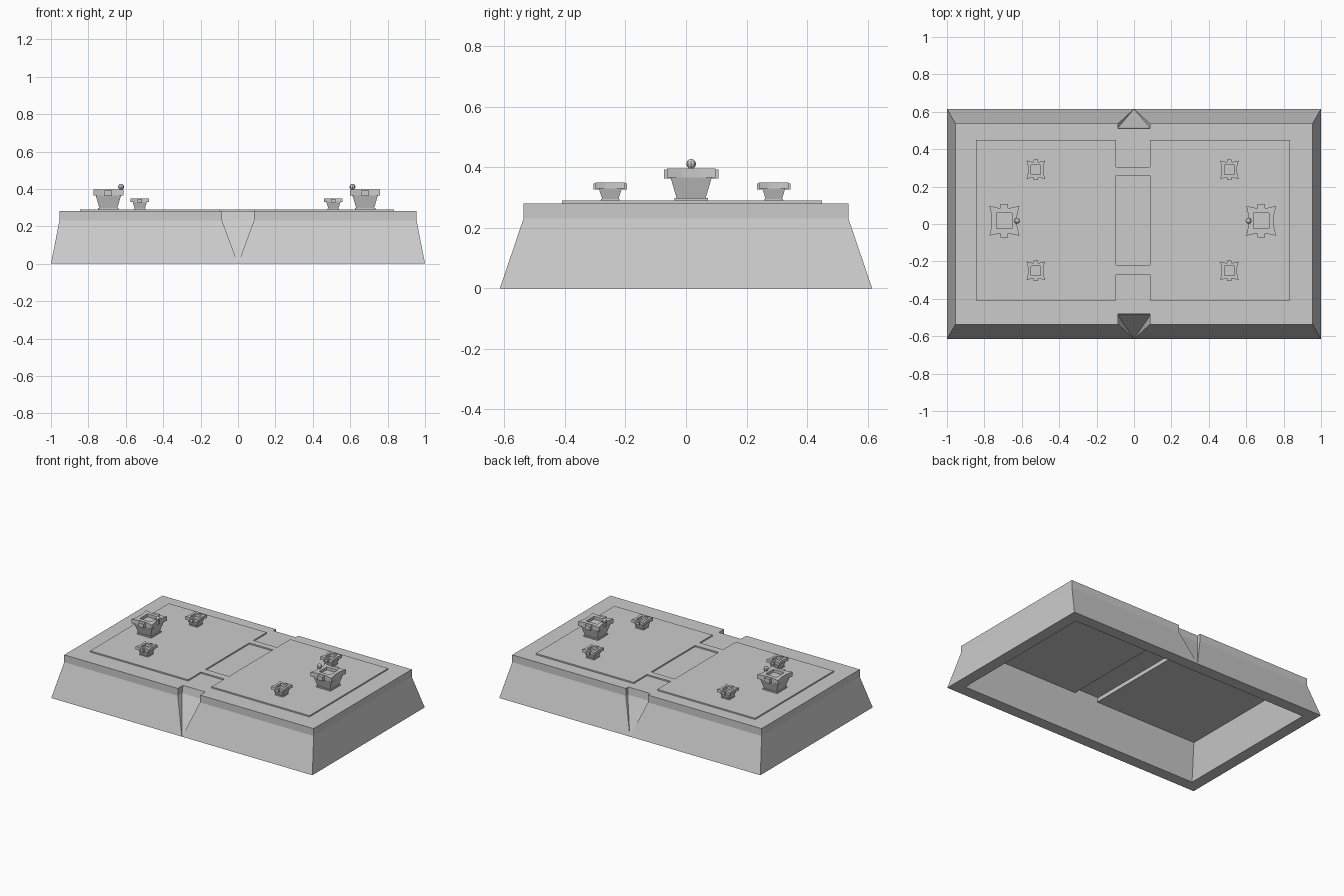
import bpy, bmesh, math

if "Cube" in bpy.data.objects:
    bpy.data.objects.remove(bpy.data.objects["Cube"])


def finish(bm, name):
    bmesh.ops.remove_doubles(bm, verts=bm.verts, dist=1e-5)
    bmesh.ops.recalc_face_normals(bm, faces=bm.faces)
    me = bpy.data.meshes.new(name)
    bm.to_mesh(me)
    bm.free()
    ob = bpy.data.objects.new(name, me)
    bpy.context.collection.objects.link(ob)
    return ob


def loft(name, loops):
    """Join stacked loops with equal point counts and cap both ends."""
    bm = bmesh.new()
    rows = [[bm.verts.new(p) for p in lp] for lp in loops]
    n = len(rows[0])
    for a, b in zip(rows, rows[1:]):
        for i in range(n):
            j = (i + 1) % n
            bm.faces.new((a[i], a[j], b[j], b[i]))
    bm.faces.new(rows[0][::-1])
    bm.faces.new(rows[-1])
    bmesh.ops.dissolve_degenerate(bm, dist=1e-5, edges=bm.edges)
    return finish(bm, name)


def box(name, x0, x1, y0, y1, z0, z1):
    return loft(name, [[(x0, y0, z), (x1, y0, z), (x1, y1, z), (x0, y1, z)] for z in (z0, z1)])


# Hollow plinth with a V notch in the middle of each long side
def outline(hx, hy, w, ny_front, ny_back, z):
    pts = [(-hx, -hy), (-w, -hy), (-w, -ny_front), (w, -ny_front), (w, -hy), (hx, -hy),
           (hx, hy), (w, hy), (w, ny_back), (-w, ny_back), (-w, hy), (-hx, hy)]
    return [(x, y, z) for x, y in pts]


loft("plinth_shell", [
    outline(0.87, 0.455, 0, 0.455, 0.455, 0.262),
    outline(0.92, 0.535, 0, 0.535, 0.535, 0),
    outline(1.0, 0.615, 0, 0.615, 0.615, 0),
    outline(0.955, 0.537, 0.085, 0.49, 0.515, 0.23),
    outline(0.955, 0.537, 0.085, 0.48, 0.51, 0.281)])

# Lower ceiling on each side of the central slot
for s, side in ((-1, "left"), (1, "right")):
    a, b = sorted((s * 0.09, s * 0.88))
    box(side + "_ceiling", a, b, -0.465, 0.465, 0.235, 0.27)

# Raised deck plates joined by two narrow bridges
Z0, Z1 = 0.275, 0.29
box("left_deck", -0.845, -0.095, -0.41, 0.45, Z0, Z1)
box("right_deck", 0.085, 0.835, -0.41, 0.45, Z0, Z1)
box("front_bridge", -0.095, 0.085, -0.27, -0.22, Z0, Z1)
box("back_bridge", -0.095, 0.085, 0.26, 0.305, Z0, Z1)


# Square turret: foot, flared column, notched head with a square well
def turret(name, cx, cy, foot, waist, flare, head, well, z_foot, z_head, z_top):
    def ring(r, z, star=False):
        out = []
        for k in range(16):
            c, s = math.cos(k * math.pi / 8), math.sin(k * math.pi / 8)
            q = r / max(abs(c), abs(s))
            if star and k % 4 != 2:
                q *= 0.85
            out.append((cx + c * q, cy + s * q, z))
        return out
    loft(name, [ring(foot, 0.285), ring(foot, z_foot), ring(waist, z_foot),
                ring(flare, z_head), ring(head, z_head, True), ring(head, z_top, True),
                ring(well, z_top), ring(well, z_top - 0.02)])
    # Side lugs at the front and back of the head
    for s, side in ((-1, "front"), (1, "back")):
        y0, y1 = sorted((cy + s * head * 0.8, cy + s * head * 1.12))
        box(name + "_" + side + "_lug", cx - head * 0.25, cx + head * 0.25, y0, y1,
            z_head - 0.003, z_top - 0.004)


for sx, bx, kx, side in ((1, -0.693, -0.525, "left"), (-1, 0.68, 0.51, "right")):
    turret(side + "_large_turret", bx, 0.017, 0.055, 0.048, 0.068, 0.08, 0.042, 0.298, 0.366, 0.396)
    # Small ball on the inner side of the large turret
    bm = bmesh.new()
    bmesh.ops.create_uvsphere(bm, u_segments=8, v_segments=6, radius=0.016)
    bmesh.ops.translate(bm, verts=bm.verts, vec=(bx + sx * 0.068, 0.017, 0.411))
    finish(bm, side + "_turret_ball")
    box(side + "_ball_bracket", bx + sx * 0.068 - 0.009, bx + sx * 0.068 + 0.009,
        0.008, 0.026, 0.372, 0.402)
    for ky, end, iy in ((-0.25, "front", 1), (0.29, "back", -1)):
        turret(f"{side}_{end}_small_turret", kx, ky, 0.031, 0.027, 0.038, 0.049, 0.026,
               0.295, 0.33, 0.35)
